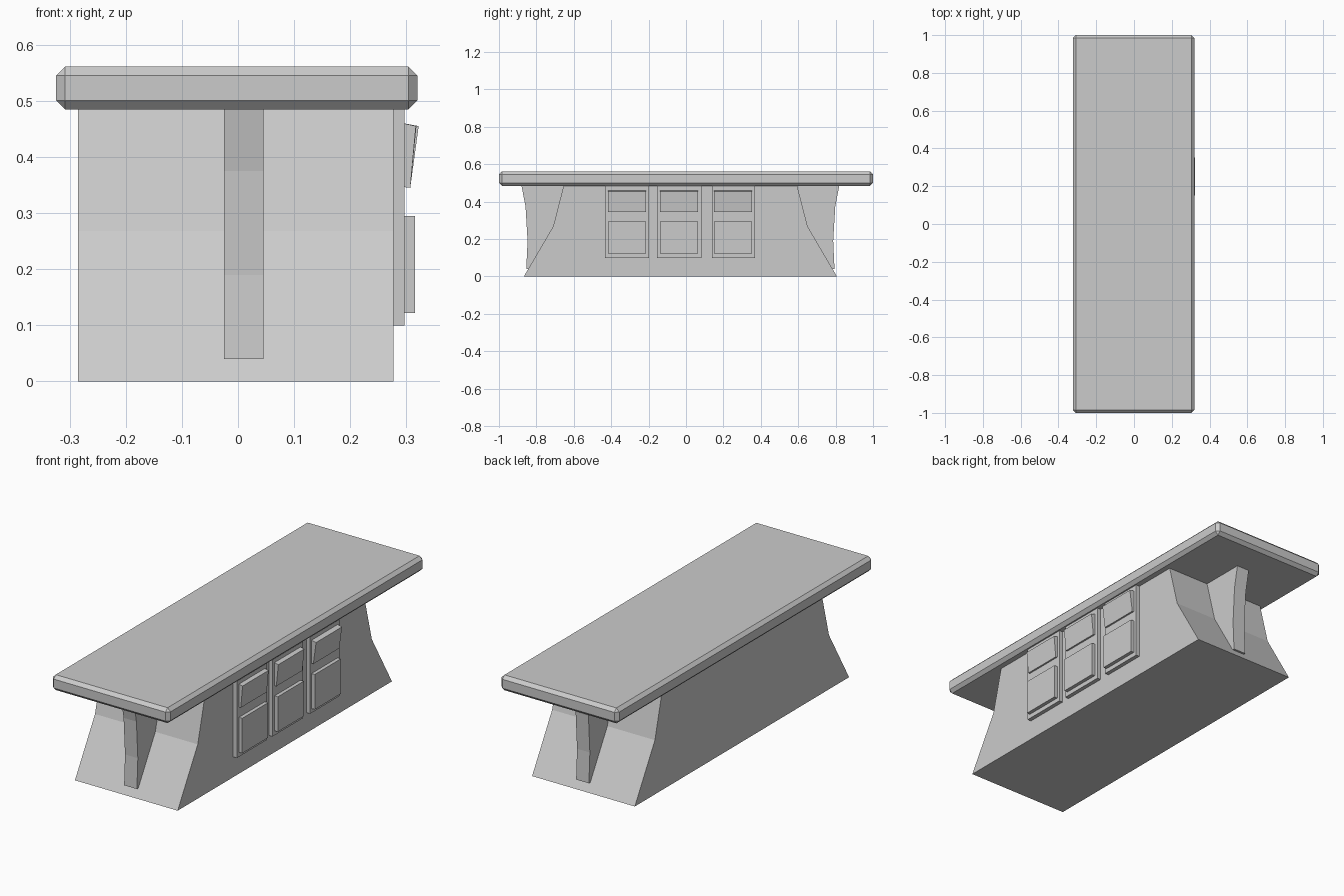
import bpy, bmesh

if "Cube" in bpy.data.objects:
    bpy.data.objects.remove(bpy.data.objects["Cube"])


def prism(name, profile, axis, lo, hi):
    """Extrude a 2D profile along axis: 'x' profile is (y, z), 'y' profile is (x, z)."""
    bm = bmesh.new()
    place = (lambda p: (lo, *p)) if axis == 'x' else (lambda p: (p[0], lo, p[1]))
    face = bm.faces.new([bm.verts.new(place(p)) for p in profile])
    ext = bmesh.ops.extrude_face_region(bm, geom=[face])
    verts = [v for v in ext['geom'] if isinstance(v, bmesh.types.BMVert)]
    d = hi - lo
    bmesh.ops.translate(bm, verts=verts, vec=(d, 0, 0) if axis == 'x' else (0, d, 0))
    bmesh.ops.recalc_face_normals(bm, faces=bm.faces)
    me = bpy.data.meshes.new(name)
    bm.to_mesh(me)
    bm.free()
    ob = bpy.data.objects.new(name, me)
    bpy.context.collection.objects.link(ob)
    return ob


def box(name, x, y, z):
    return prism(name, [(x[0], z[0]), (x[1], z[0]), (x[1], z[1]), (x[0], z[1])], 'y', *y)


# Countertop slab with chamfered edges
top = box("countertop", (-0.324, 0.32), (-1, 1), (0.485, 0.561))
bev = top.modifiers.new("chamfer", 'BEVEL')
bev.width = 0.016
bev.segments = 1

# Base tapers inwards towards the top at both ends, about y = MID
MID = -0.03
half = [(0.837, 0), (0.68, 0.268), (0.624, 0.487)]
prism("counter_base", [(MID + y, z) for y, z in half] +
      [(MID - y, z) for y, z in reversed(half)], 'x', -0.285, 0.277)

# Curved support ribs under each overhang
rib = [(0.5, 0.04), (0.824, 0.04), (0.817, 0.19), (0.828, 0.375), (0.85, 0.487), (0.5, 0.487)]
for side, s in (("front", -1), ("back", 1)):
    prism(side + "_rib", [(MID + s * y, z) for y, z in rib], 'x', -0.025, 0.045)

# Three cabinet units: backing board, lower door and tilted drawer
units = [((-0.433, -0.198), (-0.417, -0.214), 0.317),
         ((-0.155, 0.083), (-0.139, 0.064), 0.318),
         ((0.14, 0.37), (0.15, 0.353), 0.322)]
for i, (board, door, lip) in enumerate(units, 1):
    box(f"cabinet_board_{i}", (0.27, 0.297), board, (0.10, 0.487))
    box(f"cabinet_door_{i}", (0.29, 0.315), door, (0.122, 0.295))
    prism(f"drawer_front_{i}", [(0.29, 0.347), (0.307, 0.345), (lip, 0.455), (0.29, 0.461)],
          'y', *door)
